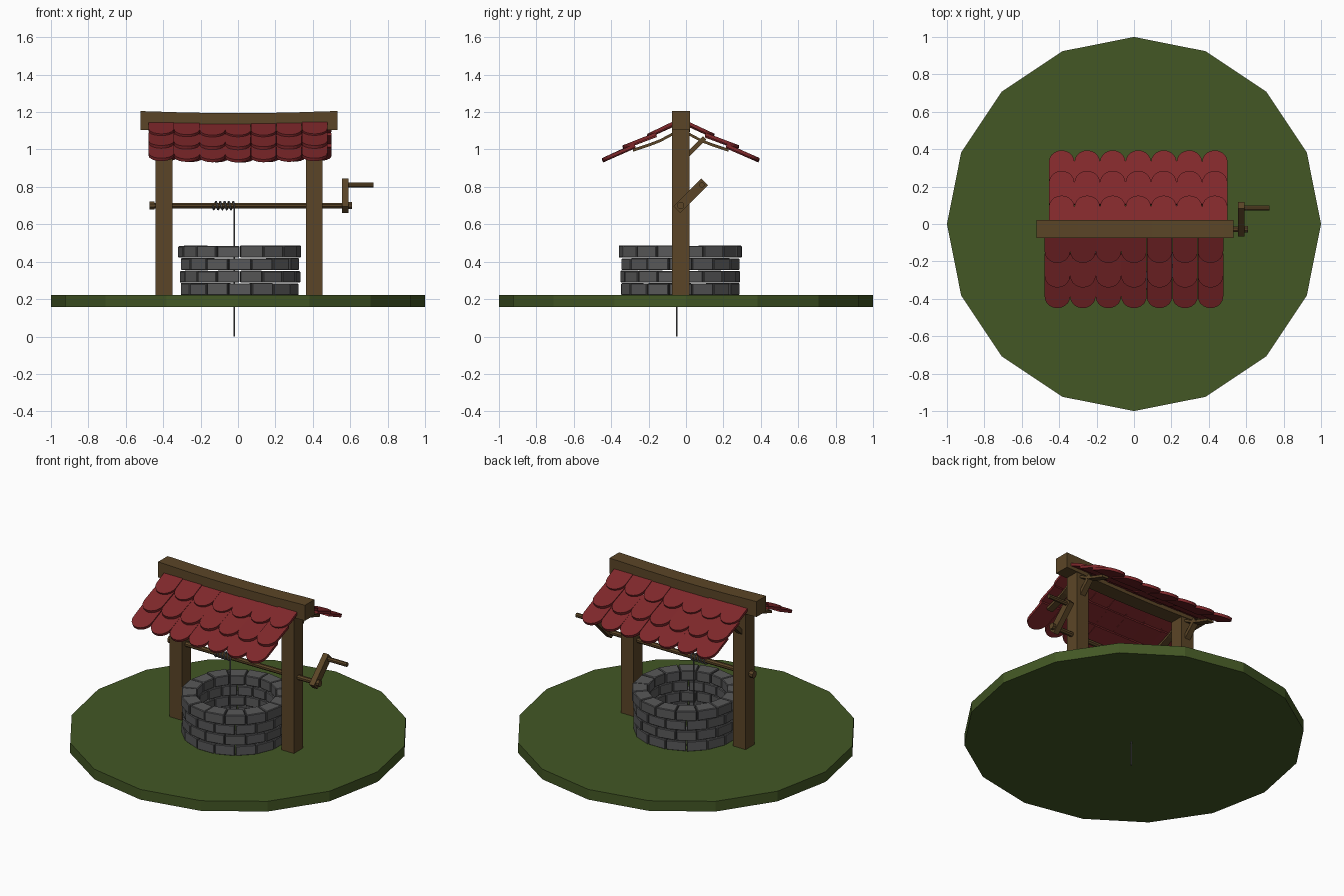
import bpy, bmesh, math, random
from mathutils import Matrix, Vector

if "Cube" in bpy.data.objects:
    bpy.data.objects.remove(bpy.data.objects["Cube"])

random.seed(4)
CY = -0.028  # depth of the centre line of posts, axle and ridge


def material(name, rgb):
    m = bpy.data.materials.new(name)
    m.diffuse_color = (*rgb, 1)
    m.use_nodes = True
    m.node_tree.nodes["Principled BSDF"].inputs["Base Color"].default_value = m.diffuse_color
    return m


GRASS = material("grass green", (0.056, 0.095, 0.018))
WOOD = material("brown wood", (0.105, 0.060, 0.020))
STONE = material("grey stone", (0.098, 0.098, 0.100))
TILE = material("red tile", (0.215, 0.021, 0.024))
ROPE = material("grey rope", (0.11, 0.11, 0.115))


def finish(bm, name, mat):
    bmesh.ops.recalc_face_normals(bm, faces=bm.faces[:])
    me = bpy.data.meshes.new(name)
    bm.to_mesh(me)
    bm.free()
    me.materials.append(mat)
    ob = bpy.data.objects.new(name, me)
    bpy.context.collection.objects.link(ob)
    return ob


def prism(bm, pts, offset):
    """Extrude a planar outline by an offset vector."""
    n = len(pts)
    a = [bm.verts.new(p) for p in pts]
    b = [bm.verts.new(Vector(p) + Vector(offset)) for p in pts]
    bm.faces.new(a)
    bm.faces.new(b[::-1])
    for i in range(n):
        j = (i + 1) % n
        bm.faces.new((a[i], b[i], b[j], a[j]))


def box(name, x, y, z, mat=WOOD, turn=0):
    """Box from ranges, turned about the x axis through its centre."""
    bm = bmesh.new()
    c = Vector(((x[0] + x[1]) / 2, (y[0] + y[1]) / 2, (z[0] + z[1]) / 2))
    size = (x[1] - x[0], y[1] - y[0], z[1] - z[0])
    bmesh.ops.create_cube(bm, size=1, matrix=Matrix.Translation(c)
                          @ Matrix.Rotation(turn, 4, 'X') @ Matrix.Diagonal((*size, 1)))
    return finish(bm, name, mat)


def rod(name, x0, x1, y, z, r, sides=8):
    bm = bmesh.new()
    ring = [(x0, y + r * math.cos(math.tau * (i + .5) / sides),
             z + r * math.sin(math.tau * (i + .5) / sides)) for i in range(sides)]
    prism(bm, ring, (x1 - x0, 0, 0))
    return finish(bm, name, WOOD)


# Grass disc
bm = bmesh.new()
prism(bm, [(math.cos(math.tau * i / 16), math.sin(math.tau * i / 16), 0.157)
           for i in range(16)], (0, 0, 0.066))
finish(bm, "grass_base", GRASS)

# Well wall: four courses of sixteen wedge-shaped bricks
bm = bmesh.new()
for row in range(4):
    z0 = 0.221 + row * 0.067
    for k in range(16):
        a0 = math.tau * (k + 0.5 * (row % 2 == 0)) / 16
        outer = (0.328 if row == 3 else 0.321) + random.uniform(-.003, .003)
        inner = 0.235 + random.uniform(-.003, .003)
        pts = []
        for r, s in ((inner, 0), (outer, 0), (outer, 1), (inner, 1)):
            a = a0 + (0.008 if s == 0 else math.tau / 16 - 0.008)
            pts.append((0.01 + r * math.cos(a), -0.03 + r * math.sin(a), z0))
        prism(bm, pts, (0, 0, 0.063 + random.uniform(-.002, .003)))
bmesh.ops.bevel(bm, geom=bm.edges[:], offset=0.004, segments=1, affect='EDGES')
finish(bm, "well_bricks", STONE)

# Posts, with a bracing strut and curved rafters on each
for side, cx in (("left", -0.395), ("right", 0.408)):
    box(side + "_post", (cx - .045, cx + .045), (CY - .046, CY + .046), (0.2, 1.13))
    box(side + "_brace", (cx - .018, cx + .018), (-0.02, 0.12), (1.0, 1.025),
        turn=math.radians(45))
    for face, s in (("front", -1), ("back", 1)):
        line = [(0.03, 1.098), (0.11, 1.055), (0.17, 1.032), (0.255, 1.004)]
        line += [(d, z - 0.016) for d, z in line[::-1]]
        bm = bmesh.new()
        prism(bm, [(cx - .022, CY + s * d, z) for d, z in line], (.044, 0, 0))
        finish(bm, side + "_" + face + "_rafter", WOOD)


def sag(x):
    return -0.011 * max(0, 1 - (x / 0.5) ** 2)


# Ridge beam, slightly sagging
bm = bmesh.new()
xs = [-0.52, -0.47, -0.3, -0.1, 0.1, 0.3, 0.48, 0.533]
top = [(x, CY - .048, 1.205 + sag(x)) for x in xs]
low = [(x, CY - .048, 1.105 + sag(x)) for x in xs[::-1]]
prism(bm, top + low, (0, 0.098, 0))
finish(bm, "ridge_beam", WOOD)

# Round-ended roof tiles: (tip distance, tip height, slope, length) per row
ROWS = ((0.18, 1.087, 25, 0.17), (0.312, 1.025, 21, 0.19), (0.422, 0.957, 24, 0.19))
W = 0.068
for face, s, x0 in (("front", -1, -0.478), ("back", 1, -0.455)):
    bm = bmesh.new()
    for d, z, deg, length in ROWS:
        for k in range(7):
            cx = x0 + (k + .5) * 0.1365
            a = math.radians(deg + random.uniform(-.8, .8))
            down = Vector((0, s * math.cos(a), -math.sin(a)))
            normal = Vector((0, s * math.sin(a), math.cos(a)))
            tip = Vector((cx, CY + s * d, z + sag(cx)))
            flat = [(-W, -length), (W, -length)]
            flat += [(W * math.cos(t), W * math.sin(t) - W)
                     for t in (math.pi * i / 10 for i in range(11))]
            prism(bm, [tip + Vector((u, 0, 0)) + down * v for u, v in flat],
                  normal * -0.017)
    finish(bm, face + "_roof_tiles", TILE)

# Winding axle, end collars, crank arm and handle
rod("axle", -0.465, 0.6, CY, 0.70, 0.016)
rod("left_collar", -0.472, -0.447, CY, 0.70, 0.023)
rod("right_collar", 0.588, 0.61, CY, 0.70, 0.02)
box("crank_arm", (0.555, 0.591), (-0.08, 0.13), (0.727, 0.777), turn=math.radians(45))
rod("crank_handle", 0.585, 0.724, 0.085, 0.81, 0.014)

# Rope: coils on the axle, then hanging down through the well
pts = []
for i in range(61):
    t = i / 60
    a = math.tau * 5 * t + math.pi
    pts.append((-0.135 + 0.115 * t, CY + 0.021 * math.cos(a), 0.70 + 0.021 * math.sin(a)))
pts.append((-0.02, CY - 0.021, 0.0))
cu = bpy.data.curves.new("rope", 'CURVE')
cu.dimensions = '3D'
cu.bevel_depth = 0.005
cu.bevel_resolution = 1
cu.use_fill_caps = True
sp = cu.splines.new('POLY')
sp.points.add(len(pts) - 1)
for p, co in zip(sp.points, pts):
    p.co = (*co, 1)
cu.materials.append(ROPE)
rope = bpy.data.objects.new("rope", cu)
bpy.context.collection.objects.link(rope)
bpy.context.view_layer.objects.active = rope
rope.select_set(True)
bpy.ops.object.convert(target='MESH')
